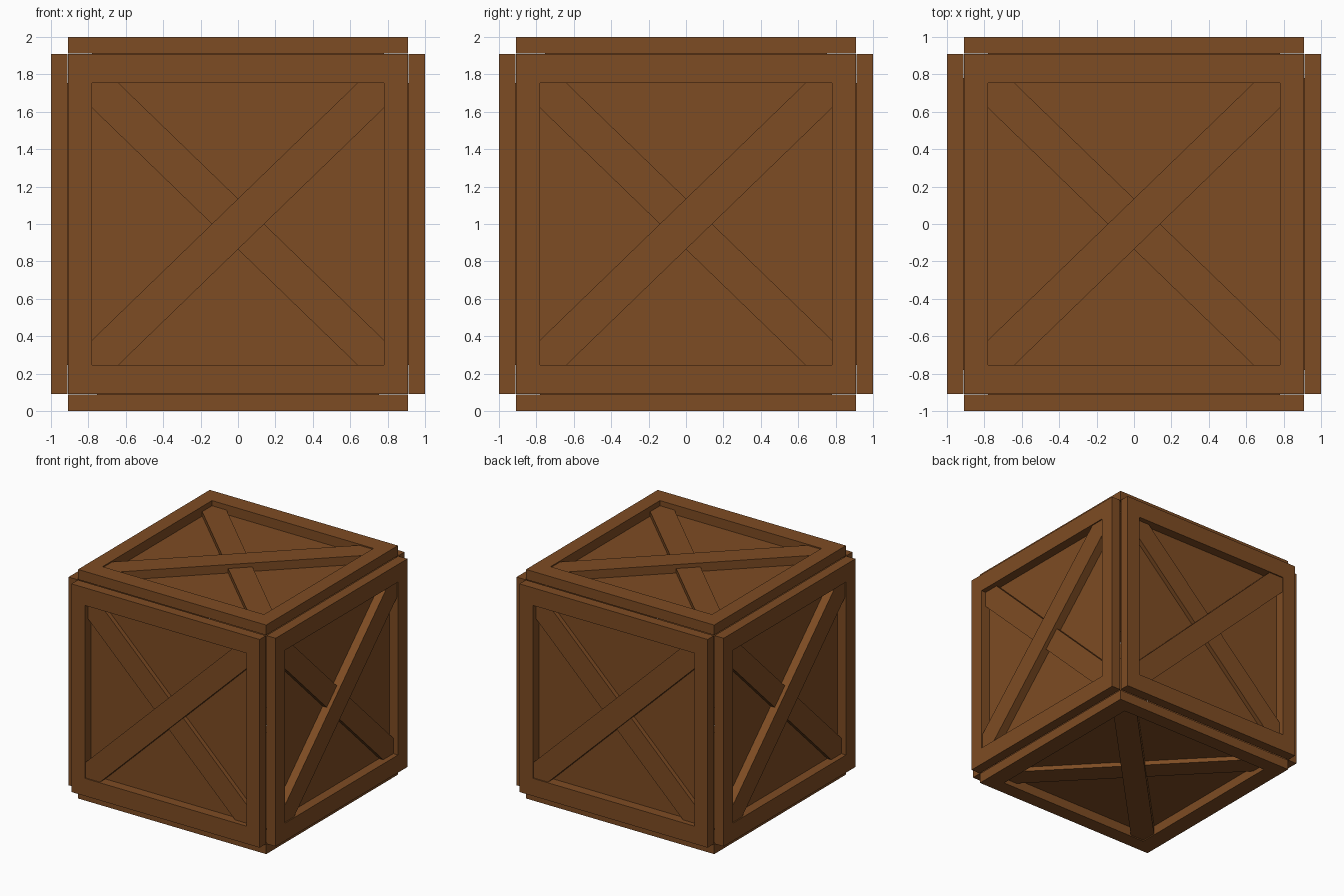
import bpy, bmesh
from mathutils import Matrix, Vector

if "Cube" in bpy.data.objects:
    bpy.data.objects.remove(bpy.data.objects["Cube"])

wood = bpy.data.materials.new("brown wood")
wood.diffuse_color = (0.208, 0.072, 0.0168, 1)
wood.use_nodes = True
wood.node_tree.nodes["Principled BSDF"].inputs["Base Color"].default_value = wood.diffuse_color

OUT, U, V = 0.909, 0.78, 0.755       # frame outer half size, opening half sizes
BACK, FRONT = 0.912, 1.0             # frame depth range from crate centre
CU, CV = 0.64, 0.62                  # where brace edges meet the opening


def finish(bm, name, mat):
    bmesh.ops.recalc_face_normals(bm, faces=bm.faces)
    bm.transform(mat)
    me = bpy.data.meshes.new(name)
    bm.to_mesh(me)
    bm.free()
    me.materials.append(wood)
    bpy.context.collection.objects.link(bpy.data.objects.new(name, me))


def prism(name, outline, d0, d1, mat):
    bm = bmesh.new()
    lo = [bm.verts.new((u, v, d0)) for u, v in outline]
    hi = [bm.verts.new((u, v, d1)) for u, v in outline]
    bm.faces.new(lo)
    bm.faces.new(hi)
    n = len(outline)
    for i in range(n):
        j = (i + 1) % n
        bm.faces.new((lo[i], lo[j], hi[j], hi[i]))
    finish(bm, name, mat)


def rect(u, v):
    return [(-u, -v), (u, -v), (u, v), (-u, v)]


def frame(name, mat):
    # square ring: four rings of corners joined in a loop
    bm = bmesh.new()
    rings = [[bm.verts.new((u, v, d)) for u, v in rect(a, b)]
             for a, b, d in ((OUT, OUT, BACK), (OUT, OUT, FRONT), (U, V, FRONT), (U, V, BACK))]
    for k in range(4):
        a, b = rings[k], rings[(k + 1) % 4]
        for i in range(4):
            j = (i + 1) % 4
            bm.faces.new((a[i], a[j], b[j], b[i]))
    finish(bm, name, mat)


def brace(name, side, top, mat):
    # diagonal plank clipped by the frame opening
    pts = [(-U, -CV), (-U, -V), (-CU, -V), (U, CV), (U, V), (CU, V)]
    prism(name, [(side * u, v) for u, v in pts], 0.912, top, mat)


# each crate side: plank-right, plank-up and outward directions
sides = {
    "front": ((1, 0, 0), (0, 0, 1), (0, -1, 0)),
    "right": ((0, 1, 0), (0, 0, 1), (1, 0, 0)),
    "back": ((-1, 0, 0), (0, 0, 1), (0, 1, 0)),
    "left": ((0, -1, 0), (0, 0, 1), (-1, 0, 0)),
    "top": ((1, 0, 0), (0, 1, 0), (0, 0, 1)),
    "bottom": ((0, 1, 0), (1, 0, 0), (0, 0, -1)),
}
for s, axes in sides.items():
    rot = Matrix([Vector(a) for a in axes]).transposed().to_4x4()
    mat = Matrix.Translation((0, 0, 1)) @ rot
    frame(s + "_frame", mat)
    prism(s + "_panel", rect(U, V), 0.9, 0.916, mat)
    brace(s + "_upper_brace", 1, 0.99, mat)
    brace(s + "_lower_brace", -1, 0.955, mat)
